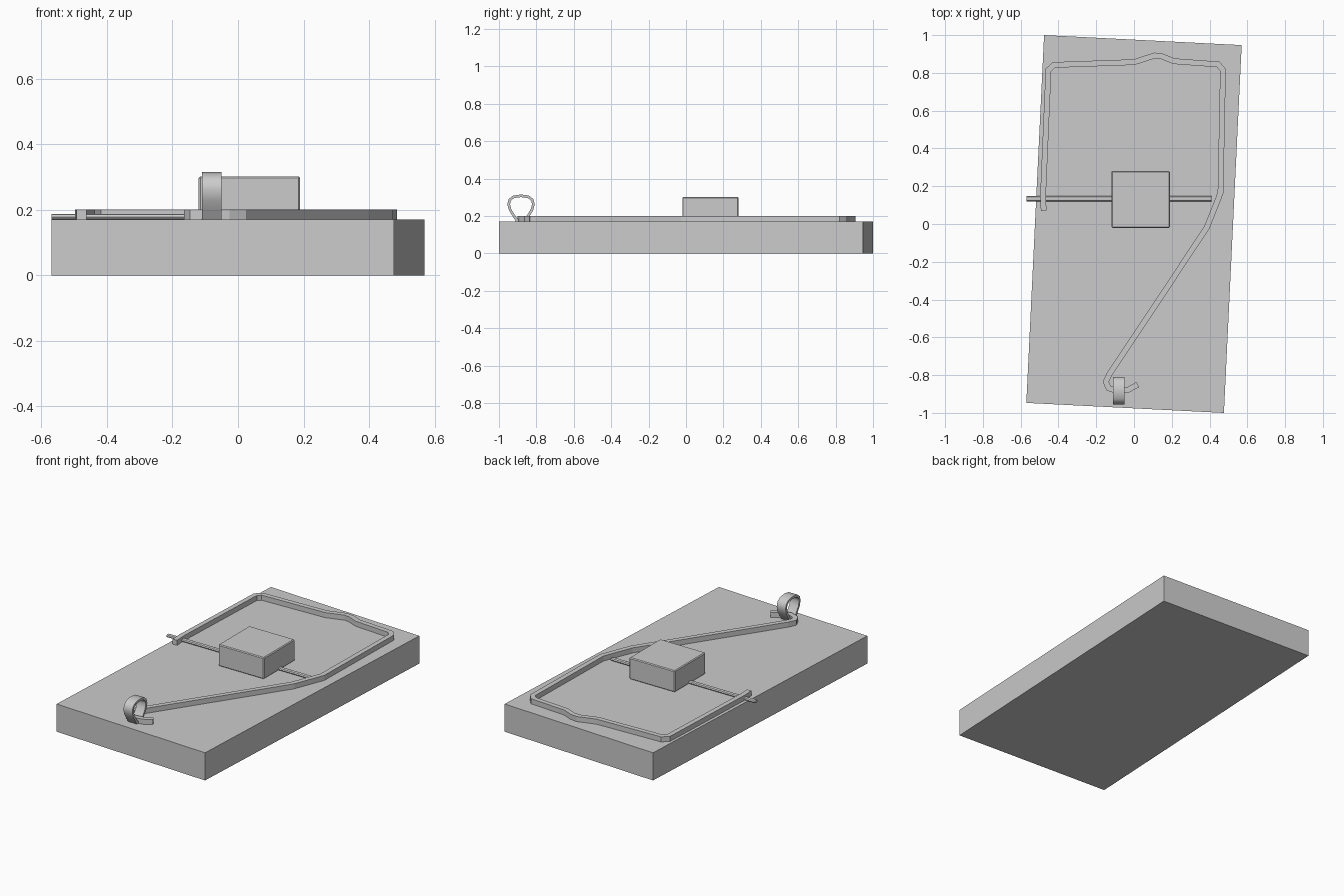
import bpy, bmesh, math
from mathutils import Vector

cube = bpy.data.objects.get("Cube")
if cube:
    bpy.data.objects.remove(cube, do_unlink=True)

grey = bpy.data.materials.new("plain grey")
grey.use_nodes = True
colour = (0.6, 0.6, 0.6, 1)
grey.diffuse_color = colour
grey.node_tree.nodes["Principled BSDF"].inputs["Base Color"].default_value = colour

TOP = 0.17  # upper face of the board


def finish(name, bm, smooth=False):
    bmesh.ops.recalc_face_normals(bm, faces=bm.faces)
    mesh = bpy.data.meshes.new(name)
    bm.to_mesh(mesh)
    bm.free()
    mesh.materials.append(grey)
    obj = bpy.data.objects.new(name, mesh)
    bpy.context.collection.objects.link(obj)
    if smooth:
        bpy.ops.object.select_all(action="DESELECT")
        bpy.context.view_layer.objects.active = obj
        obj.select_set(True)
        bpy.ops.object.shade_smooth_by_angle(angle=math.radians(40))
    return obj


def prism(bm, outline, z0, z1):
    """Extrude a flat outline between two heights."""
    face = bm.faces.new([bm.verts.new((x, y, z0)) for x, y in outline])
    out = bmesh.ops.extrude_face_region(bm, geom=[face])
    verts = [v for v in out["geom"] if isinstance(v, bmesh.types.BMVert)]
    bmesh.ops.translate(bm, verts=verts, vec=(0, 0, z1 - z0))


def strip(path, thick, place, closed=False):
    """Sweep a rectangular bar along a flat path; place(p, side) gives 3D."""
    bm = bmesh.new()
    pts = [Vector(p) for p in path]
    n = len(pts)
    rings = []
    for i, p in enumerate(pts):
        before = pts[i - 1] if closed or i else p
        after = pts[(i + 1) % n] if closed or i < n - 1 else p
        d1, d2 = (p - before).normalized(), (after - p).normalized()
        d = (d1 + d2).normalized()
        off = Vector((-d.y, d.x)) * thick / 2
        if d1.length and d2.length:
            off /= max(0.7, d.dot(d2))
        rings.append([bm.verts.new(place(p + off * s, t))
                      for s, t in ((1, 0), (1, 1), (-1, 1), (-1, 0))])
    for i in range(n if closed else n - 1):
        a, b = rings[i], rings[(i + 1) % n]
        for k in range(4):
            m = (k + 1) % 4
            bm.faces.new((a[k], a[m], b[m], b[k]))
    if not closed:
        bm.faces.new(rings[0])
        bm.faces.new(rings[-1])
    return bm


# Wooden board, slightly turned
bm = bmesh.new()
prism(bm, [(-0.57, -0.947), (0.476, -1), (0.57, 0.947), (-0.476, 1)], 0, TOP)
finish("base_board", bm)

# Bent snap wire with its trailing arm and hook
wire = [(-0.478, 0.07), (-0.482, 0.14), (-0.453, 0.815), (-0.425, 0.842),
        (0, 0.857), (0.11, 0.892), (0.15, 0.887), (0.21, 0.862),
        (0.445, 0.845), (0.471, 0.815), (0.458, 0.165), (0.425, 0.08),
        (0.385, -0.02), (-0.13, -0.795), (-0.149, -0.835), (-0.135, -0.868),
        (-0.09, -0.885), (-0.03, -0.877), (0.02, -0.85)]
finish("snap_wire", strip(wire, 0.03, lambda p, t: (p.x, p.y, TOP + 0.031 * t)))

# Cross rod
bm = bmesh.new()
bmesh.ops.create_cone(bm, cap_ends=True, segments=8, radius1=0.014,
                      radius2=0.014, depth=0.98)
for v in bm.verts:
    x, y, z = v.co
    v.co = (z - 0.08, y + 0.133, x * 0.65 + 0.179)
finish("cross_rod", bm, True)

# Bait block with softened edges
bm = bmesh.new()
prism(bm, [(-0.12, -0.02), (0.19, -0.02), (0.19, 0.28), (-0.12, 0.28)], TOP, 0.302)
bmesh.ops.bevel(bm, geom=bm.edges[:], offset=0.005, segments=1, affect="EDGES")
finish("bait_block", bm)

# Standing loop that holds the hook
half = [(0.024, 0.178), (0.038, 0.2), (0.058, 0.232), (0.066, 0.262),
        (0.06, 0.286), (0.04, 0.302), (0, 0.308)]
loop = half + [(-y, z) for y, z in half[-2::-1]]
loop = [(y - 0.882, z) for y, z in loop]
finish("holding_loop",
       strip(loop, 0.014, lambda p, t: (-0.11 + 0.06 * t, p.x, p.y), True), True)
